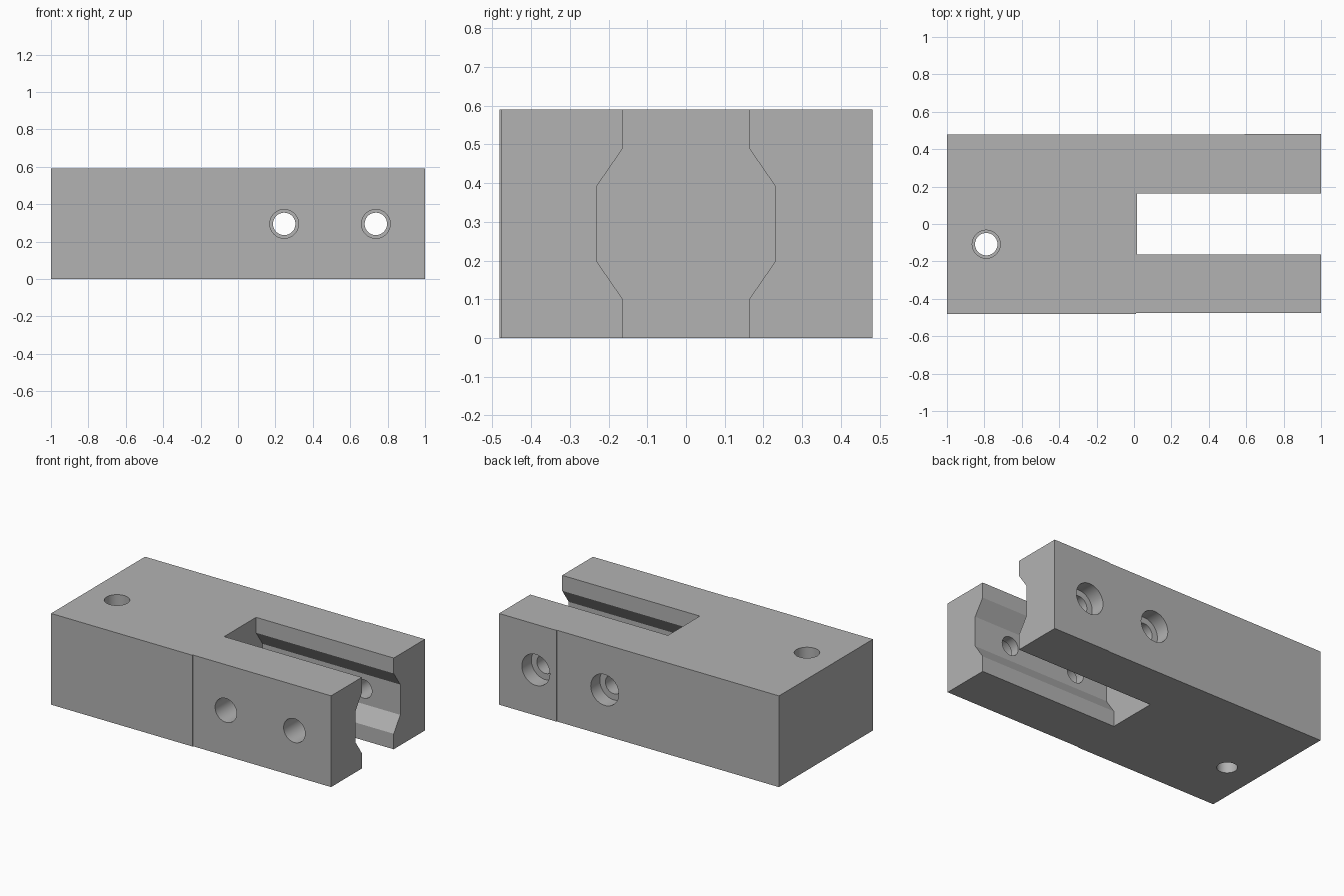
import bpy, bmesh, math
from mathutils import Matrix, Vector

cube = bpy.data.objects.get("Cube")
if cube:
    bpy.data.objects.remove(cube, do_unlink=True)

HEIGHT = 0.59
SEGMENTS = 48

metal = bpy.data.materials.new("plain grey metal")
metal.use_nodes = True
GREY = (0.45, 0.45, 0.45, 1)
metal.diffuse_color = GREY
metal.node_tree.nodes["Principled BSDF"].inputs["Base Color"].default_value = GREY


def make_object(name, bm):
    bmesh.ops.recalc_face_normals(bm, faces=bm.faces)
    mesh = bpy.data.meshes.new(name)
    bm.to_mesh(mesh)
    bm.free()
    mesh.materials.append(metal)
    obj = bpy.data.objects.new(name, mesh)
    bpy.context.collection.objects.link(obj)
    return obj


def prism(name, points, direction):
    """Extrude a closed outline along a direction."""
    bm = bmesh.new()
    face = bm.faces.new([bm.verts.new(p) for p in points])
    result = bmesh.ops.extrude_face_region(bm, geom=[face], use_keep_orig=True)
    moved = [v for v in result["geom"] if isinstance(v, bmesh.types.BMVert)]
    bmesh.ops.translate(bm, verts=moved, vec=direction)
    return make_object(name, bm)


def stepped_bore(name, profile, matrix):
    """Turn a (radius, height) profile into a solid drill shape."""
    bm = bmesh.new()
    rings = []
    for r, h in profile:
        rings.append([bm.verts.new((r * math.cos(a), r * math.sin(a), h))
                      for a in (2 * math.pi * i / SEGMENTS for i in range(SEGMENTS))])
    for low, high in zip(rings, rings[1:]):
        for i in range(SEGMENTS):
            j = (i + 1) % SEGMENTS
            bm.faces.new((low[i], low[j], high[j], high[i]))
    bm.faces.new(rings[0])
    bm.faces.new(rings[-1])
    bm.transform(matrix)
    return make_object(name, bm)


# Block outline with the shallow steps on its front and back faces
outline = [(-1, -0.482), (0.012, -0.482), (0.012, -0.477), (1, -0.477),
           (1, 0.482), (0.59, 0.482), (0.59, 0.478), (-1, 0.478)]
block = prism("clamp_block", [(x, y, 0) for x, y in outline], Vector((0, 0, HEIGHT)))

# Slot with a wider, chamfered channel at mid height
half = [(0.163, -0.1), (0.163, 0.1), (0.23, 0.197),
        (0.23, 0.393), (0.163, 0.49), (0.163, 0.7)]
section = half + [(-y, z) for y, z in reversed(half)]
cutters = [prism("slot_cutter", [(0.015, y, z) for y, z in section], Vector((1.1, 0, 0)))]

# Cross bolt holes, counterbored from the back
along_y = Matrix.Rotation(-math.pi / 2, 4, "X")
bolt = [(0.077, -0.6), (0.077, -0.29), (0.06, -0.29),
        (0.06, 0.385), (0.1, 0.385), (0.1, 0.6)]
for x in (0.247, 0.737):
    place = Matrix.Translation((x, 0, HEIGHT / 2)) @ along_y
    cutters.append(stepped_bore("bolt_hole_cutter", bolt, place))

# Vertical stepped hole at the solid end
pin = [(0.06, -0.1), (0.06, 0.3), (0.075, 0.3), (0.075, 0.7)]
cutters.append(stepped_bore("pin_hole_cutter", pin, Matrix.Translation((-0.79, -0.108, 0))))

# Cut everything out of the block
bpy.context.view_layer.objects.active = block
block.select_set(True)
for cutter in cutters:
    cutter.hide_render = True
    mod = block.modifiers.new(cutter.name, "BOOLEAN")
    mod.operation = "DIFFERENCE"
    mod.solver = "EXACT"
    mod.object = cutter
    bpy.ops.object.modifier_apply(modifier=mod.name)
    bpy.data.objects.remove(cutter, do_unlink=True)

bpy.ops.object.shade_smooth_by_angle(angle=math.radians(25))
